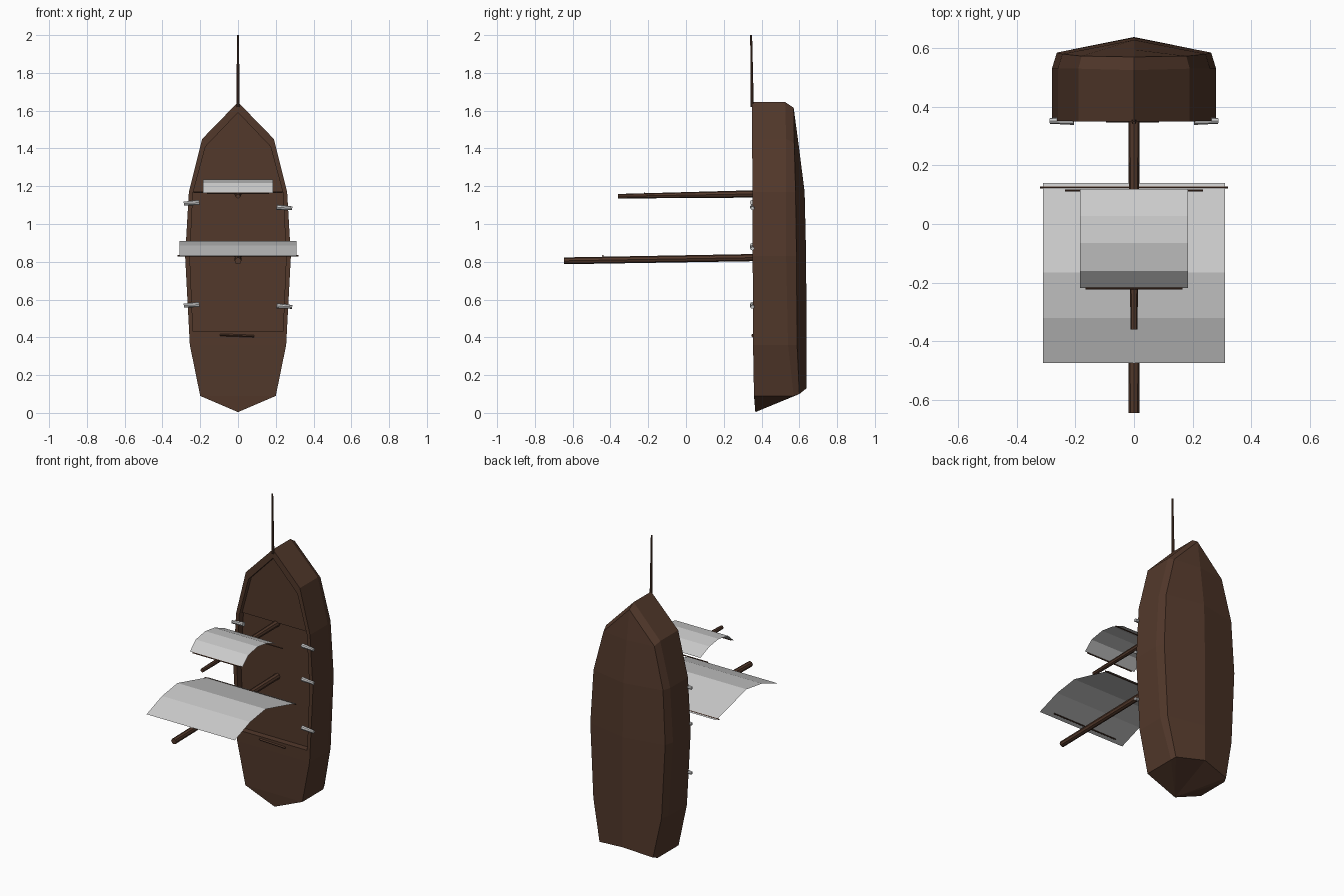
import bpy, bmesh
from mathutils import Vector

if "Cube" in bpy.data.objects:
    bpy.data.objects.remove(bpy.data.objects["Cube"])


def material(name, color):
    m = bpy.data.materials.new(name)
    m.diffuse_color = color
    m.use_nodes = True
    m.node_tree.nodes["Principled BSDF"].inputs["Base Color"].default_value = m.diffuse_color
    return m


WOOD = material("dark_wood", (0.085, 0.04, 0.024, 1))


def finish(name, bm, mat=None):
    bmesh.ops.remove_doubles(bm, verts=bm.verts, dist=1e-5)
    bmesh.ops.recalc_face_normals(bm, faces=bm.faces)
    me = bpy.data.meshes.new(name)
    bm.to_mesh(me)
    bm.free()
    ob = bpy.data.objects.new(name, me)
    bpy.context.collection.objects.link(ob)
    if mat:
        me.materials.append(mat)
    return ob


def rod(name, a, b, r1, r2, mat=None, sides=8):
    a, b = Vector(a), Vector(b)
    bm = bmesh.new()
    bmesh.ops.create_cone(bm, cap_ends=True, segments=sides,
                          radius1=r1, radius2=r2, depth=(b - a).length)
    ob = finish(name, bm, mat)
    ob.rotation_mode = 'QUATERNION'
    ob.rotation_quaternion = (b - a).to_track_quat('Z', 'Y')
    ob.location = (a + b) / 2
    return ob


# Hull stations: half width, z, deck y, side y, chine y, keel y, chine z, keel z
stations = [
    (0.20, 0.09, 0.360, 0.57, 0.600, 0.638, 0.10, 0.13),
    (0.255, 0.36, 0.355, 0.54, 0.588, 0.638, 0.36, 0.36),
    (0.28, 0.83, 0.353, 0.53, 0.585, 0.636, 0.83, 0.83),
    (0.26, 1.17, 0.352, 0.53, 0.580, 0.628, 1.17, 1.17),
    (0.19, 1.45, 0.350, 0.53, 0.573, 0.595, 1.43, 1.43),
    (0.0, 1.645, 0.350, 0.525, 0.570, 0.570, 1.615, 1.615),
]
bm = bmesh.new()
rings = []
for w, z, yd, ys, yc, yk, zc, zk in stations:
    half = [(w, yd, z), (w, ys, z), (w * 0.94, yc, zc)]
    pts = half + [(0, yk, zk)] + [(-x, y, q) for x, y, q in reversed(half)]
    rings.append([bm.verts.new(p) for p in pts])
for r, s in zip(rings, rings[1:]):
    for i in range(7):
        j = (i + 1) % 7
        bm.faces.new((r[i], r[j], s[j], s[i]))
tip = bm.verts.new((0, 0.367, 0.004))
f = rings[0]
for i in range(7):
    bm.faces.new((tip, f[i], f[(i + 1) % 7]))
hull = finish("hull", bm, WOOD)


# Sunken decks inside the bulwark
def sink_deck(name, half_outline, depth):
    outline = half_outline + [(-x, z) for x, z in reversed(half_outline) if x > 0]
    b = bmesh.new()
    face = b.faces.new([b.verts.new((x, 0.3, z)) for x, z in outline])
    ext = bmesh.ops.extrude_face_region(b, geom=[face])
    bmesh.ops.translate(b, vec=(0, depth - 0.3, 0),
                        verts=[v for v in ext["geom"] if isinstance(v, bmesh.types.BMVert)])
    cutter = finish(name, b, WOOD)
    cutter.hide_render = True
    mod = hull.modifiers.new(name, 'BOOLEAN')
    mod.operation, mod.solver, mod.object = 'DIFFERENCE', 'EXACT', cutter
    bpy.context.view_layer.objects.active = hull
    bpy.ops.object.modifier_apply(modifier=name)
    bpy.data.objects.remove(cutter)


sink_deck("main_deck_cutter", [(0.238, 0.43), (0.255, 0.83), (0.238, 1.17)], 0.395)
sink_deck("fore_deck_cutter", [(0.238, 1.165), (0.172, 1.41), (0, 1.59)], 0.38)

# Masts and bowsprit
rod("main_mast", (0, 0.41, 0.823), (0, -0.645, 0.805), 0.019, 0.018, WOOD)
rod("fore_mast", (0, 0.41, 1.160), (0, -0.36, 1.147), 0.020, 0.012, WOOD)
rod("bowsprit", (0, 0.35, 1.62), (0, 0.345, 2.0), 0.009, 0.005, WOOD)

# Yards: half length, y, z
for name, w, y, z in [("main_lower_yard", 0.32, 0.125, 0.832),
                      ("main_upper_yard", 0.23, -0.44, 0.832),
                      ("fore_lower_yard", 0.235, 0.115, 1.168),
                      ("fore_upper_yard", 0.165, -0.22, 1.163)]:
    rod(name, (-w, y, z), (w, y, z), 0.004, 0.004, WOOD, 6)


# Sails as thin billowed sheets
def sail(name, w, profile):
    b = bmesh.new()
    rows = [[b.verts.new((s * w, y, z)) for s in (-1, 1)] for y, z in profile]
    for p, q in zip(rows, rows[1:]):
        b.faces.new((p[0], p[1], q[1], q[0]))
    finish(name, b)


sail("main_sail", 0.31, [(0.14, 0.83), (-0.165, 0.91), (-0.32, 0.887), (-0.475, 0.83)])
sail("fore_sail", 0.185, [(0.12, 1.185), (0.027, 1.222), (-0.065, 1.235),
                          (-0.16, 1.218), (-0.218, 1.165)])

# Cannons along both rails
for side, heights in ((1, (1.085, 0.872, 0.563)), (-1, (1.11, 0.882, 0.57))):
    for n, z in enumerate(heights):
        rod(f"cannon_{'right' if side > 0 else 'left'}_{n + 1}",
            (side * 0.205, 0.352, z + 0.004), (side * 0.287, 0.352, z - 0.002),
            0.014, 0.010)

# Low ledge on the stern deck
rod("stern_ledge", (-0.095, 0.353, 0.413), (0.085, 0.353, 0.406), 0.006, 0.006, WOOD, 4)
